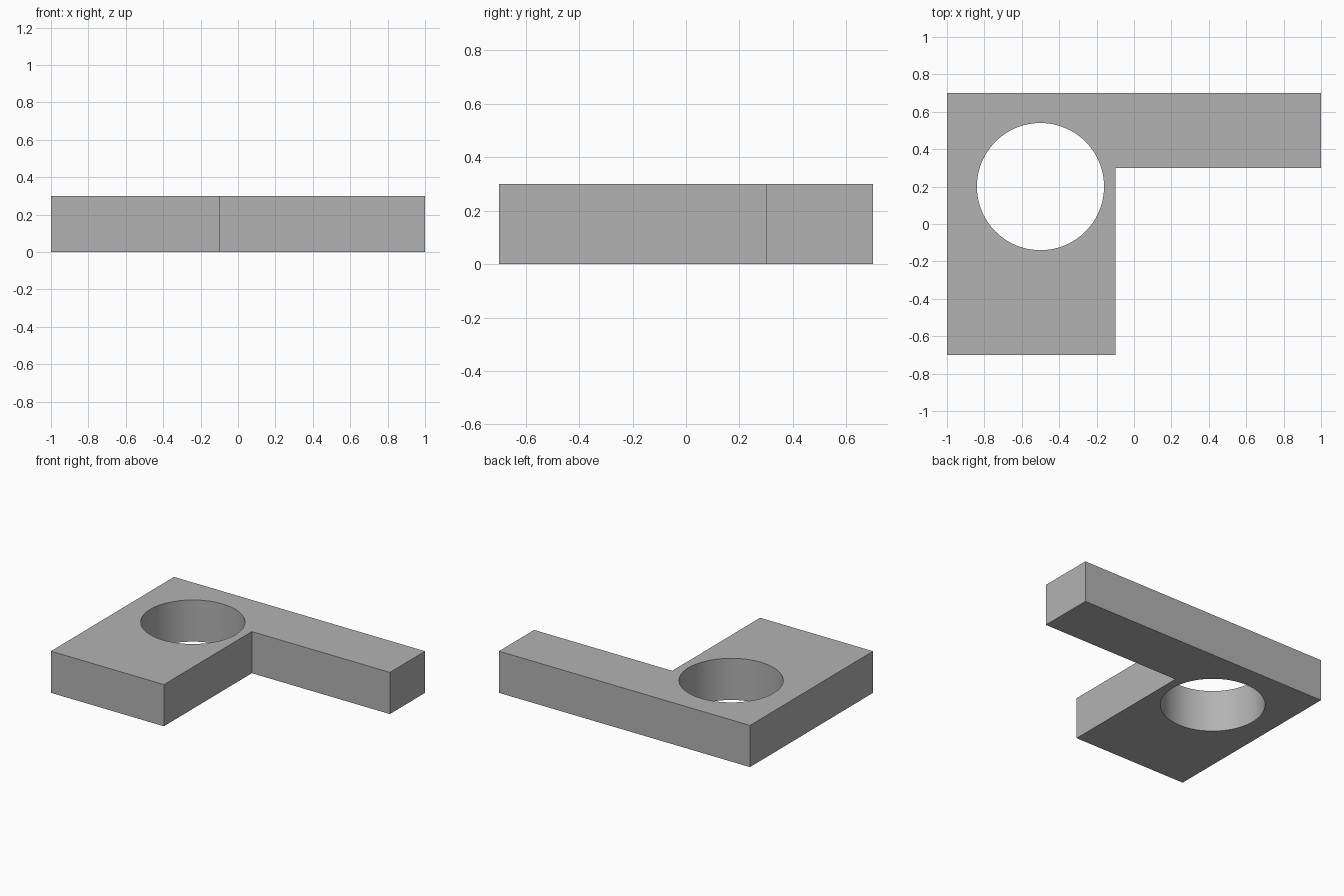
import bpy, bmesh, math

if "Cube" in bpy.data.objects:
    bpy.data.objects.remove(bpy.data.objects["Cube"], do_unlink=True)

THICK = 0.3
OUTLINE = [(-1, -0.7), (-0.1, -0.7), (-0.1, 0.3), (1, 0.3), (1, 0.7), (-1, 0.7)]
HOLE_CENTRE, HOLE_RADIUS = (-0.5, 0.2), 0.34

# Plain grey material
grey = bpy.data.materials.new("grey")
grey.use_nodes = True
colour = (0.45, 0.45, 0.45, 1)
grey.diffuse_color = colour
grey.node_tree.nodes["Principled BSDF"].inputs["Base Color"].default_value = colour

# L-shaped plate, extruded from its outline
bm = bmesh.new()
base = bm.faces.new([bm.verts.new((x, y, 0)) for x, y in OUTLINE])
top = bmesh.ops.extrude_face_region(bm, geom=[base], use_keep_orig=True)["geom"]
bmesh.ops.translate(bm, vec=(0, 0, THICK),
                    verts=[v for v in top if isinstance(v, bmesh.types.BMVert)])
bmesh.ops.recalc_face_normals(bm, faces=bm.faces)
mesh = bpy.data.meshes.new("bracket_plate")
bm.to_mesh(mesh)
bm.free()
mesh.materials.append(grey)
plate = bpy.data.objects.new("bracket_plate", mesh)
bpy.context.collection.objects.link(plate)

# Round through hole
bpy.ops.mesh.primitive_cylinder_add(vertices=96, radius=HOLE_RADIUS, depth=THICK * 2,
                                    location=(*HOLE_CENTRE, THICK / 2))
cutter = bpy.context.object
cutter.name = "hole_cutter"
cutter.hide_render = True
cutter.data.materials.append(grey)

cut = plate.modifiers.new("hole", 'BOOLEAN')
cut.operation = 'DIFFERENCE'
cut.solver = 'EXACT'
cut.object = cutter

bpy.ops.object.select_all(action='DESELECT')
plate.select_set(True)
bpy.context.view_layer.objects.active = plate
bpy.ops.object.modifier_apply(modifier=cut.name)
bpy.data.objects.remove(cutter, do_unlink=True)

# Smooth hole wall with sharp rims and corners
bpy.ops.object.shade_smooth_by_angle(angle=math.radians(30))
